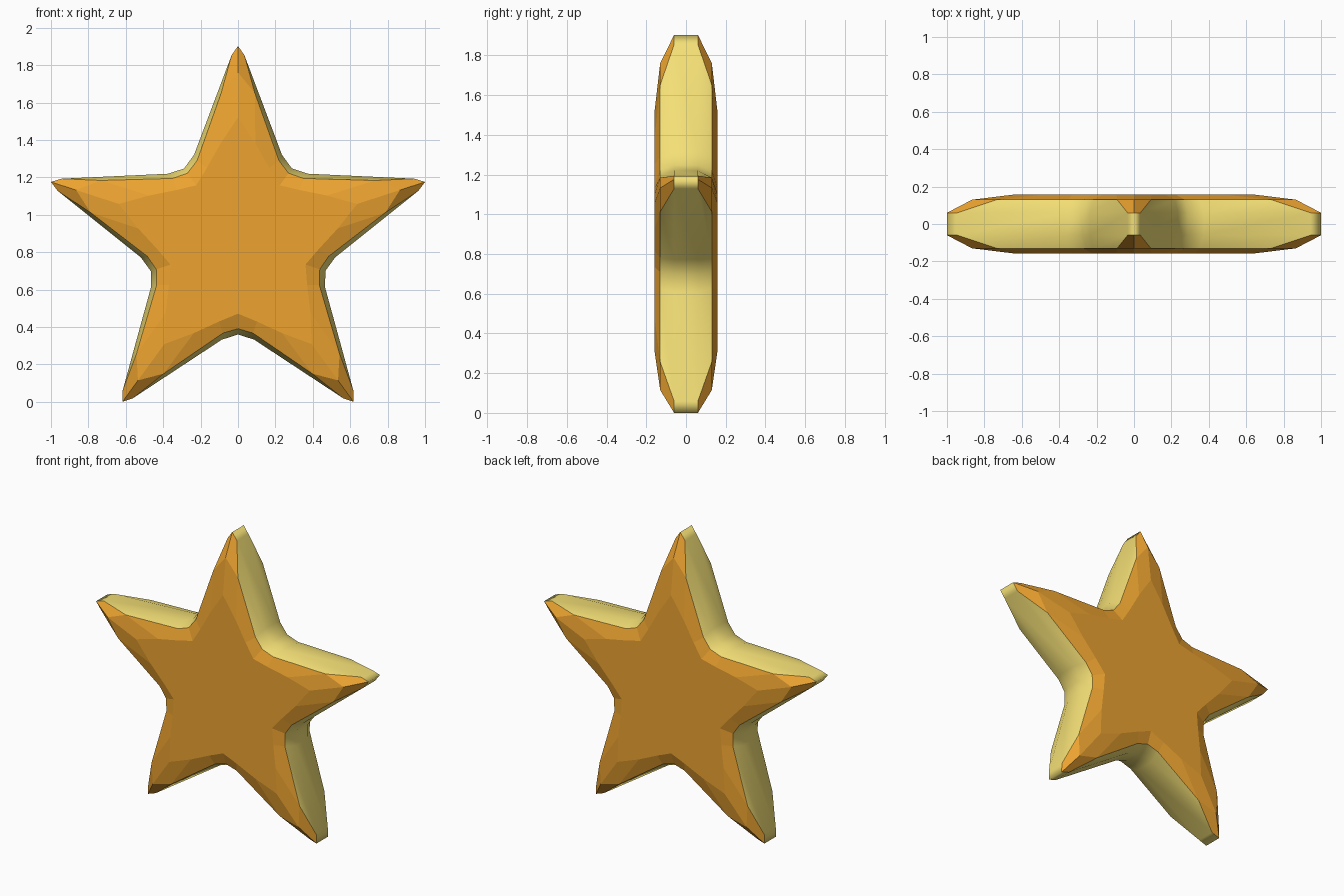
import bpy
import bmesh
from math import sin, cos, radians

if "Cube" in bpy.data.objects:
    bpy.data.objects.remove(bpy.data.objects["Cube"])

CENTRE_Z = 0.851

# One arm per ring: (sideways, along arm) for tip, tip side, arm base, valley; then depth
RINGS = [
    ([(0, 1.0515), (0.034, 1.003), (0.235, 0.47), (0.288, 0.397)], 0.06),   # outline
    ([(0, 0.91), (0.09, 0.80), (0.219, 0.4385), (0.27, 0.372)], 0.13),      # rim
    ([(0, 0.67), (0.093, 0.53), (0.166, 0.40), (0.223, 0.307)], 0.158),     # flat face
]


def make_material(name, colour):
    mat = bpy.data.materials.new(name)
    mat.diffuse_color = colour
    mat.use_nodes = True
    mat.node_tree.nodes["Principled BSDF"].inputs["Base Color"].default_value = mat.diffuse_color
    return mat


def star_ring(bm, profile, y):
    """Six vertices per arm, repeated round five arms."""
    tip, side, base, valley = profile
    arm = [(-base[0], base[1]), (-side[0], side[1]), tip, side, base, valley]
    ring = []
    for k in range(5):
        a = radians(72 * k)
        for s, t in arm:
            ring.append(bm.verts.new((s * cos(a) + t * sin(a), y,
                                      CENTRE_Z + t * cos(a) - s * sin(a))))
    return ring


bm = bmesh.new()
front = [star_ring(bm, p, -d) for p, d in reversed(RINGS)]
back = [star_ring(bm, p, d) for p, d in RINGS]
rings = front + back

# Side strips: yellow smooth walls, orange flat bevels
for level, (r0, r1) in enumerate(zip(rings, rings[1:])):
    for i in range(30):
        j = (i + 1) % 30
        face = bm.faces.new((r0[i], r0[j], r1[j], r1[i]))
        at_tip = i % 6 in (1, 2)
        wall = level == 2 or (level in (1, 3) and not at_tip)
        face.material_index = 1 if wall else 0
        face.smooth = wall

# Flat front and back faces
bm.faces.new(rings[0])
bm.faces.new(rings[-1])
bmesh.ops.recalc_face_normals(bm, faces=bm.faces[:])

mesh = bpy.data.meshes.new("star")
bm.to_mesh(mesh)
bm.free()
mesh.materials.append(make_material("orange", (0.85, 0.37, 0.03, 1)))
mesh.materials.append(make_material("yellow", (0.90, 0.74, 0.18, 1)))
star = bpy.data.objects.new("star", mesh)
bpy.context.collection.objects.link(star)
